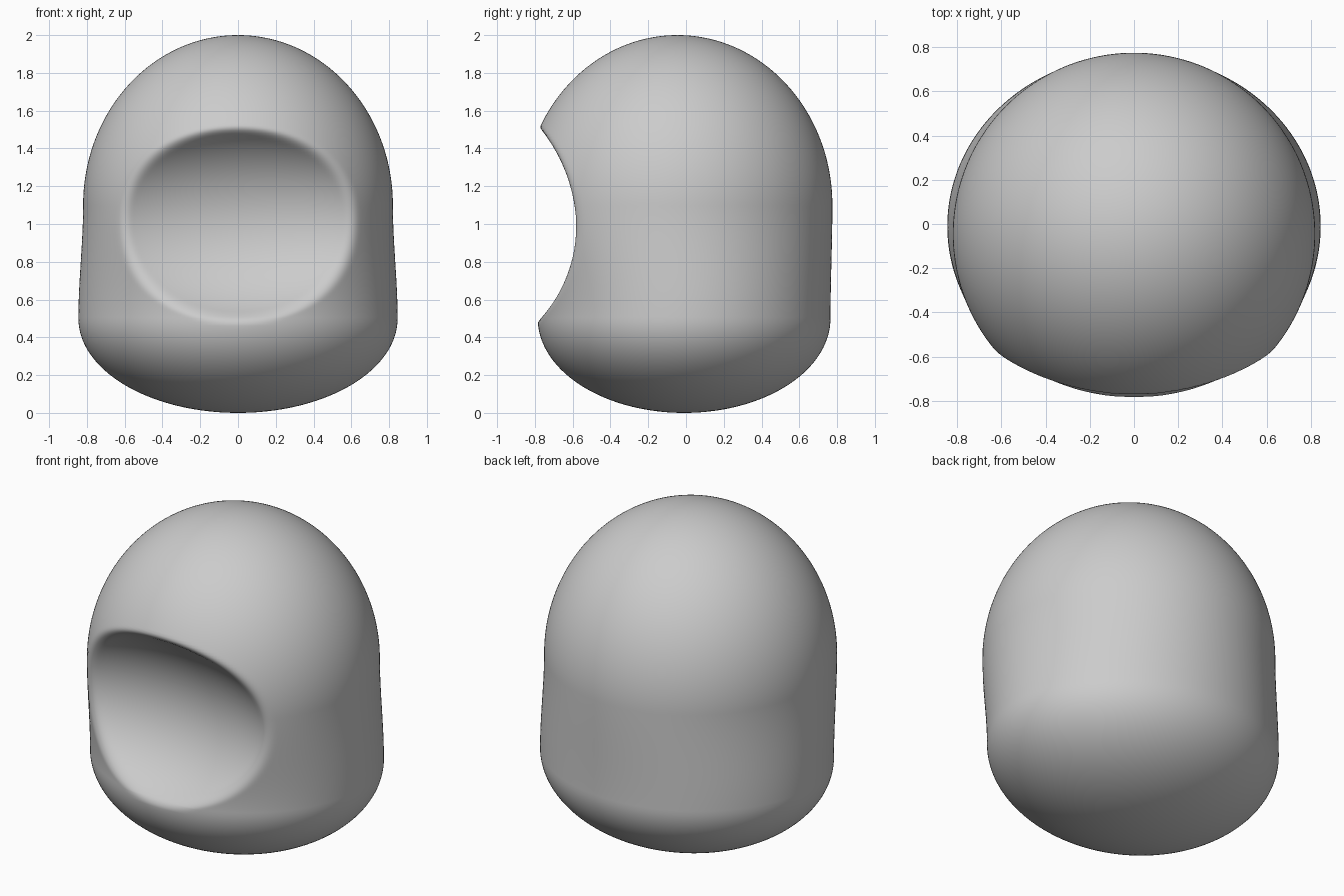
import bpy
import bmesh
from math import sin, cos, pi, sqrt

cube = bpy.data.objects.get("Cube")
if cube:
    bpy.data.objects.remove(cube, do_unlink=True)

SEGMENTS = 256
LOW, HIGH, TOP = 0.5, 1.1, 2.0      # heights of the base bulge, the dome start and the crown


def mix(a, b, t):
    return a + (b - a) * t


def smooth_max(a, b, blend):
    h = max(blend - abs(a - b), 0) / blend
    return max(a, b) + h * h * blend / 4


def dish_y(x, z):
    """Surface of the shallow oval scoop in the front."""
    s = 1 - (x / 1.03) ** 2 - ((z - 1.0) / 0.57) ** 2
    return -1.06 + 0.577 * sqrt(s) if s > 0 else -9


def ring_levels():
    """Height, shrink factor and blend from base to dome for every ring."""
    for i in range(1, 40):                      # rounded base
        a = pi / 2 * (1 - i / 40)
        yield LOW - LOW * sin(a), cos(a), 0
    for i in range(80):                         # waist
        t = i / 80
        yield mix(LOW, HIGH, t), 1, t * t * (3 - 2 * t)
    for i in range(90):                         # dome
        a = pi / 2 * i / 90
        yield HIGH + (TOP - HIGH) * sin(a), cos(a), 1


# Body: stacked oval rings, with the scoop pressed into the front
bm = bmesh.new()
rings = []
for z, shrink, t in ring_levels():
    rx = mix(0.845, 0.82, t) * shrink
    ry = mix(0.775, 0.82, t) * shrink
    cy = mix(-0.01, -0.045, t)
    ring = []
    for k in range(SEGMENTS):
        a = 2 * pi * k / SEGMENTS
        x, y = rx * cos(a), cy + ry * sin(a)
        if sin(a) < 0:
            y = smooth_max(y, dish_y(x, z), 0.06)
        ring.append(bm.verts.new((x, y, z)))
    rings.append(ring)

for lower, upper in zip(rings, rings[1:]):
    for k in range(SEGMENTS):
        n = (k + 1) % SEGMENTS
        bm.faces.new((lower[k], lower[n], upper[n], upper[k]))

# Close the bottom and the crown
bottom = bm.verts.new((0, -0.01, 0))
crown = bm.verts.new((0, -0.045, TOP))
for k in range(SEGMENTS):
    n = (k + 1) % SEGMENTS
    bm.faces.new((rings[0][n], rings[0][k], bottom))
    bm.faces.new((rings[-1][k], rings[-1][n], crown))

bmesh.ops.recalc_face_normals(bm, faces=bm.faces)
for face in bm.faces:
    face.smooth = True
mesh = bpy.data.meshes.new("scooped_body")
bm.to_mesh(mesh)
bm.free()

body = bpy.data.objects.new("scooped_body", mesh)
bpy.context.collection.objects.link(body)

# Plain grey finish
grey = bpy.data.materials.new("plain_grey")
grey.use_nodes = True
colour = (0.6, 0.6, 0.6, 1)
grey.diffuse_color = colour
grey.node_tree.nodes["Principled BSDF"].inputs["Base Color"].default_value = colour
mesh.materials.append(grey)
